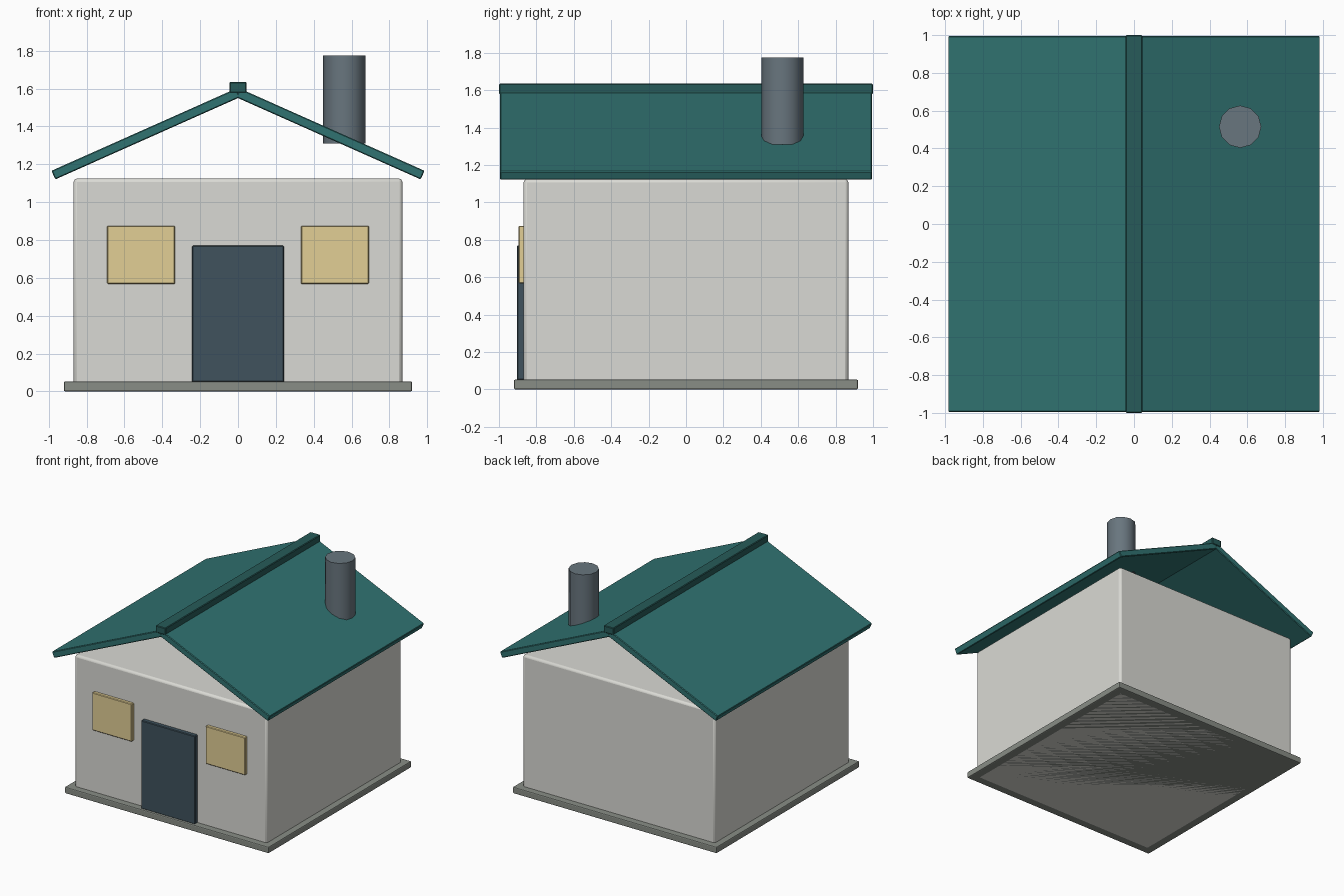
import bpy
from math import radians, sin, cos, tan

if "Cube" in bpy.data.objects:
    bpy.data.objects.remove(bpy.data.objects["Cube"])


def material(name, color):
    m = bpy.data.materials.new(name)
    m.diffuse_color = (*color, 1)
    m.use_nodes = True
    m.node_tree.nodes["Principled BSDF"].inputs["Base Color"].default_value = m.diffuse_color
    return m


TEAL = material("roof_teal", (0.03, 0.17, 0.165))
DARK_TEAL = material("ridge_teal", (0.02, 0.105, 0.10))
CREAM = material("wall_cream", (0.70, 0.70, 0.66))
STONE = material("base_stone", (0.25, 0.27, 0.24))
SLATE = material("door_slate", (0.05, 0.085, 0.11))
YELLOW = material("window_yellow", (0.76, 0.62, 0.30))
IRON = material("chimney_grey", (0.14, 0.18, 0.21))


def box(name, lo, hi, mat, bevel=0.005, segments=1):
    """Bevelled box between two corners."""
    loc = [(a + b) / 2 for a, b in zip(lo, hi)]
    bpy.ops.mesh.primitive_cube_add(size=1, location=loc)
    ob = bpy.context.object
    ob.name = name
    ob.scale = [b - a for a, b in zip(lo, hi)]
    bpy.ops.object.transform_apply(location=False, rotation=False, scale=True)
    ob.data.materials.append(mat)
    mod = ob.modifiers.new("bevel", 'BEVEL')
    mod.width = bevel
    mod.segments = segments
    return ob


# Base slab and walls
box("base", (-0.92, -0.92, 0), (0.92, 0.92, 0.053), STONE, 0.008, 2)
walls = box("walls", (-0.868, -0.868, 0), (0.868, 0.868, 1.125), CREAM, 0.018, 2)
bpy.ops.object.shade_smooth_by_angle(angle=radians(50))

# Door and windows on the front
box("door", (-0.243, -0.903, 0.05), (0.243, -0.85, 0.77), SLATE)
for side, x in (("left", -0.512), ("right", 0.512)):
    box(f"window_{side}", (x - 0.179, -0.895, 0.567), (x + 0.179, -0.85, 0.875), YELLOW)

# Two sloped roof slabs meeting at the ridge, open at the gables
PITCH = radians(24)
THICK = 0.05
APEX = 1.605                       # top surface height at x = 0
length = 0.965 / cos(PITCH) + THICK * tan(PITCH) * 0.5
for side, s in (("left", -1), ("right", 1)):
    slab = box(f"roof_{side}", (-length / 2, -0.995, -THICK / 2),
               (length / 2, 0.995, THICK / 2), TEAL)
    # slab centre worked back from the outer lower corner of the eave
    cx = 0.965 - length / 2 * cos(PITCH) + THICK / 2 * sin(PITCH)
    cz = 1.12 + length / 2 * sin(PITCH) + THICK / 2 * cos(PITCH)
    slab.location = (s * cx, 0, cz)
    slab.rotation_euler.y = s * PITCH

# Ridge cap
box("ridge_cap", (-0.045, -1.0, 1.578), (0.045, 1.0, 1.635), DARK_TEAL)

# Chimney pipe
bpy.ops.mesh.primitive_cylinder_add(vertices=12, radius=0.112, depth=0.465,
                                    location=(0.562, 0.515, 1.5425))
chimney = bpy.context.object
chimney.name = "chimney"
chimney.data.materials.append(IRON)
bpy.ops.object.shade_smooth_by_angle(angle=radians(40))
